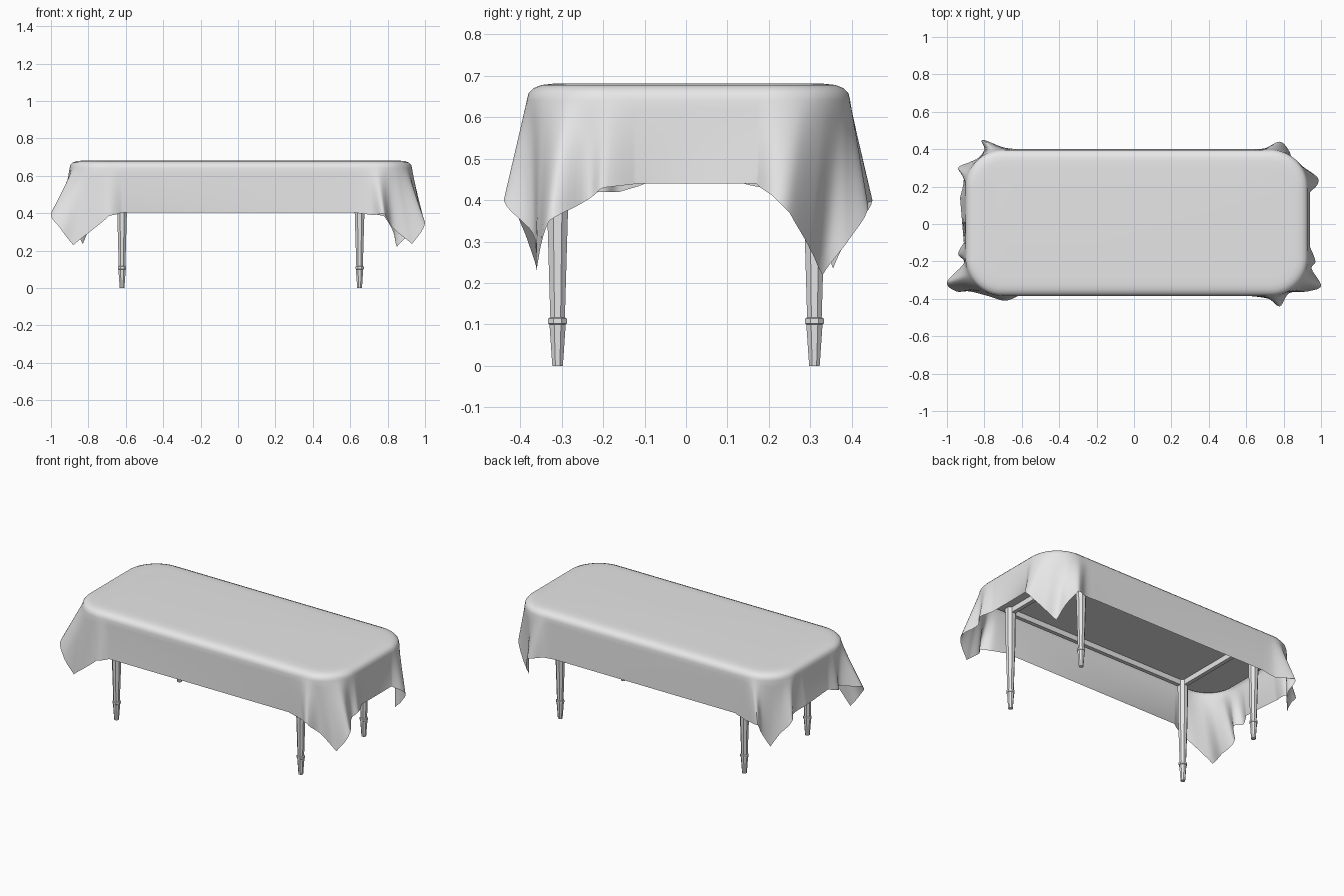
import bpy
import bmesh
from math import sin, cos, pi
from mathutils import Vector

if "Cube" in bpy.data.objects:
    bpy.data.objects.remove(bpy.data.objects["Cube"], do_unlink=True)

grey = bpy.data.materials.new("plain grey")
grey.use_nodes = True
grey.diffuse_color = (0.8, 0.8, 0.8, 1)
grey.node_tree.nodes["Principled BSDF"].inputs["Base Color"].default_value = (0.8, 0.8, 0.8, 1)

CENTRE = Vector((0.015, 0.006))
HALF = Vector((0.915, 0.39))
RADIUS = 0.2
TOP = 0.682


def finish(bm, name, angle=None):
    """Turn a bmesh into a named object with the grey material."""
    mesh = bpy.data.meshes.new(name)
    bm.to_mesh(mesh)
    bm.free()
    mesh.materials.append(grey)
    obj = bpy.data.objects.new(name, mesh)
    bpy.context.collection.objects.link(obj)
    if angle:
        bpy.ops.object.select_all(action="DESELECT")
        obj.select_set(True)
        bpy.context.view_layer.objects.active = obj
        bpy.ops.object.shade_smooth_by_angle(angle=angle)
    return obj


def bridge(bm, lower, upper):
    """Join two closed rings of vertices with quads."""
    count = len(lower)
    for i in range(count):
        j = (i + 1) % count
        bm.faces.new((lower[i], lower[j], upper[j], upper[i]))


def unit(angle):
    return Vector((cos(angle), sin(angle)))


def corner_outline(sign, start, first, last, steps):
    """Evenly spaced rim points and normals around one rounded table corner."""
    end = start + pi / 2
    side_a, side_b = unit(start + pi / 2), unit(end + pi / 2)
    middle = CENTRE + Vector(sign) * (HALF - Vector((RADIUS, RADIUS)))
    before = (middle - first).dot(side_a)
    after = (last - middle).dot(side_b)
    arc = RADIUS * pi / 2
    result = []
    for i in range(steps + 1):
        s = (before + arc + after) * i / steps
        a = start + min(max((s - before) / RADIUS, 0), pi / 2)
        p = middle + RADIUS * unit(a)
        p -= side_a * max(before - s, 0)
        p += side_b * max(s - before - arc, 0)
        result.append((p, unit(a)))
    return result


def smooth_hem(points, sub):
    """Spline in plan, straight in height so the cloth corner stays pointed."""
    pts = [Vector(p) for p in points]
    out = []
    for i in range(len(pts) - 1):
        a, b = pts[max(i - 1, 0)], pts[i]
        c, d = pts[i + 1], pts[min(i + 2, len(pts) - 1)]
        for k in range(sub):
            t = k / sub
            p = 0.5 * (2 * b + (c - a) * t + (2 * a - 5 * b + 4 * c - d) * t * t
                       + (3 * b - a - 3 * c + d) * t ** 3)
            p.z = b.z + (c.z - b.z) * t
            out.append(p)
    return out + [pts[-1]]


# Hem of the cloth at each corner, counterclockwise from the front
corners = [
    ((1, -1), -pi / 2, [
        (.62, -.385, .405), (.72, -.4, .39), (.78, -.44, .4), (.83, -.37, .32), (.93, -.36, .235),
        (1, -.33, .35), (.95, -.24, .4), (.97, -.2, .43), (.94, -.12, .44)]),
    ((1, 1), 0, [
        (.94, .17, .44), (.98, .21, .41), (.98, .25, .37), (.91, .3, .28), (.85, .33, .22),
        (.83, .39, .3), (.78, .44, .385), (.7, .405, .4), (.62, .4, .405)]),
    ((-1, 1), pi / 2, [
        (-.62, .4, .405), (-.7, .41, .385), (-.81, .45, .4), (-.8, .4, .33), (-.83, .355, .235),
        (-.88, .33, .32), (-.94, .3, .4), (-.91, .24, .42), (-.93, .14, .44)]),
    ((-1, -1), pi, [
        (-.91, -.1, .44), (-.94, -.16, .42), (-.91, -.21, .42), (-1, -.31, .4), (-.95, -.36, .32),
        (-.88, -.36, .23), (-.78, -.385, .31), (-.69, -.41, .385), (-.62, -.385, .405)]),
]
SUB = 6
rim, hem = [], []
for sign, start, points in corners:
    line = smooth_hem(points, SUB)
    hem += line
    rim += corner_outline(sign, start, line[0].xy, line[-1].xy, len(line) - 1)

# Tablecloth: flat top, rounded edge, then a skirt that fans out into the folds
bm = bmesh.new()
rings = []
for inset, z in ((0.1, TOP), (0.06, TOP - 0.001), (0.035, TOP - 0.004),
                 (0.015, TOP - 0.012), (0.004, TOP - 0.024)):
    rings.append([bm.verts.new((*(p - n * inset), z)) for p, n in rim])
ROWS = 9
for row in range(ROWS + 1):
    v = row / ROWS
    ring = []
    for (p, n), h in zip(rim, hem):
        upper = Vector((p.x, p.y, TOP - 0.04))
        ring.append(bm.verts.new(upper.lerp(h, v)))
    rings.append(ring)
bm.faces.new(rings[0])
for upper, lower in zip(rings, rings[1:]):
    bridge(bm, lower, upper)
finish(bm, "tablecloth", 1.0)

# Tabletop under the cloth
bm = bmesh.new()
slab = [[bm.verts.new((*(p - n * 0.03), z)) for p, n in rim] for z in (0.645, 0.668)]
bridge(bm, *slab)
bm.faces.new(slab[1])
bm.faces.new(slab[0][::-1])
finish(bm, "tabletop", 0.5)

# Tapered eight-sided legs with a collar near the foot
LEG_X, LEG_Y, LEG_MID = 0.635, 0.31, 0.015
profile = [(0.013, 0), (0.02, 0.1), (0.023, 0.102), (0.023, 0.114),
           (0.018, 0.117), (0.027, 0.42), (0.028, 0.56), (0.03, 0.65)]


def add_leg(name, x, y):
    bm = bmesh.new()
    leg_rings = []
    for radius, z in profile:
        ring = []
        for k in range(8):
            d = unit((k + 0.5) * pi / 4) * radius * 1.06
            ring.append(bm.verts.new((x + d.x, y + d.y, z)))
        leg_rings.append(ring)
    for lower, upper in zip(leg_rings, leg_rings[1:]):
        bridge(bm, lower, upper)
    bm.faces.new(leg_rings[0][::-1])
    bm.faces.new(leg_rings[-1])
    finish(bm, name)


def add_rail(name, location, size):
    bm = bmesh.new()
    bmesh.ops.create_cube(bm, size=1)
    bmesh.ops.scale(bm, vec=size, verts=bm.verts)
    bmesh.ops.translate(bm, vec=location, verts=bm.verts)
    finish(bm, name)


for side, sx in (("left", 1), ("right", -1)):
    for end, sy in (("front", -1), ("back", 1)):
        add_leg(f"{end}_{side}_leg", LEG_MID + sx * LEG_X, sy * LEG_Y)

# Apron rails between the legs
for s, long_name, short_name in ((-1, "front", "right"), (1, "back", "left")):
    add_rail(f"{long_name}_rail", (LEG_MID, s * LEG_Y, 0.63), (2 * LEG_X, 0.025, 0.036))
    add_rail(f"{short_name}_rail", (LEG_MID + s * LEG_X, 0, 0.63), (0.025, 2 * LEG_Y, 0.036))
